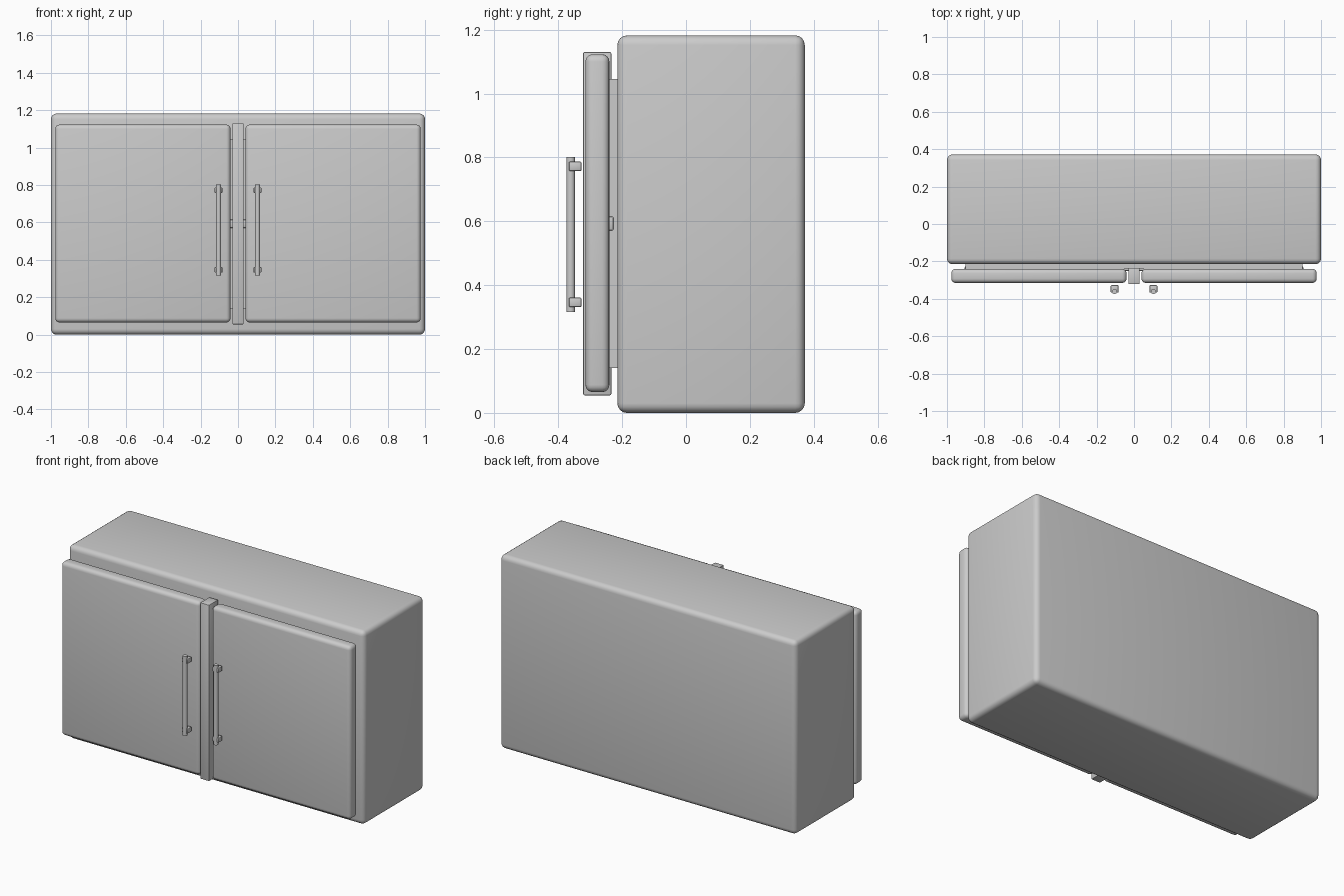
import bpy

default = bpy.data.objects.get("Cube")
if default:
    bpy.data.objects.remove(default, do_unlink=True)


def finish(obj, bevel, segments):
    """Round the edges with a bevel and shade smoothly."""
    if bevel:
        mod = obj.modifiers.new("rounded_edges", "BEVEL")
        mod.width = bevel
        mod.segments = segments
        bpy.ops.object.modifier_apply(modifier=mod.name)
    bpy.ops.object.shade_smooth_by_angle()
    return obj


def box(name, x, y, z, bevel=0.0, segments=4):
    """Rounded box from (min, max) ranges on each axis."""
    spans = (x, y, z)
    bpy.ops.mesh.primitive_cube_add(size=1, location=[(a + b) / 2 for a, b in spans])
    obj = bpy.context.object
    obj.name = name
    obj.scale = [b - a for a, b in spans]
    bpy.ops.object.transform_apply(location=False, rotation=False, scale=True)
    return finish(obj, bevel, segments)


def rod(name, x, y, z, radius):
    """Upright round bar."""
    bpy.ops.mesh.primitive_cylinder_add(vertices=16, radius=radius, depth=z[1] - z[0],
                                        location=(x, y, (z[0] + z[1]) / 2))
    obj = bpy.context.object
    obj.name = name
    return finish(obj, 0, 0)


# Carcass, recessed panel and the rail behind the doors
box("cabinet_body", (-1, 1), (-0.215, 0.372), (0, 1.182), 0.03)
box("recessed_panel", (-0.9, 0.9), (-0.24, -0.205), (0.14, 1.045))
box("inner_rail", (-0.905, 0.905), (-0.25, -0.227), (0.571, 0.615), 0.005, 2)

# Centre strip between the doors
box("centre_strip", (-0.03, 0.03), (-0.322, -0.234), (0.055, 1.13), 0.004, 2)

# Doors and handles, one per side
for side, sign in (("left", 1), ("right", -1)):
    span = sorted((0.04 * sign, 0.977 * sign))
    box(f"{side}_door", span, (-0.315, -0.24), (0.065, 1.123), 0.023)

    grip = 0.104 * sign
    rod(f"{side}_handle_bar", grip, -0.361, (0.316, 0.802), 0.0135)
    for level, height in (("upper", 0.772), ("lower", 0.346)):
        box(f"{side}_handle_{level}_mount", (grip - 0.021, grip + 0.021),
            (-0.367, -0.327), (height - 0.015, height + 0.015), 0.005, 2)
